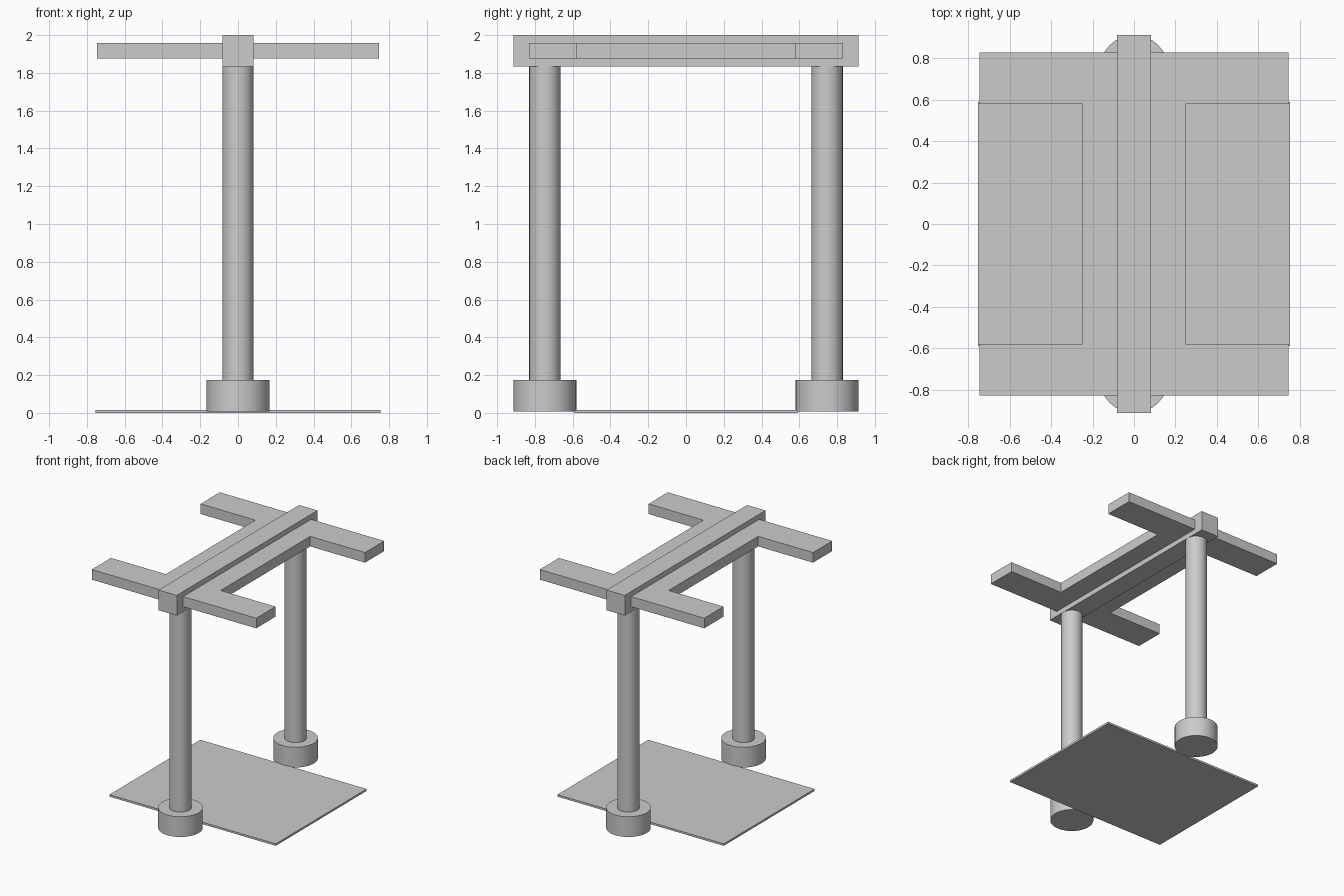
import bpy, bmesh, math

cube = bpy.data.objects.get("Cube")
if cube:
    bpy.data.objects.remove(cube, do_unlink=True)

U = 2 / 24.1           # design module
FLOOR = 0.1 * U        # underside of the feet

grey = bpy.data.materials.new("light_grey")
grey.use_nodes = True
colour = (0.6, 0.6, 0.6, 1)
grey.diffuse_color = colour
grey.node_tree.nodes["Principled BSDF"].inputs["Base Color"].default_value = colour


def finish(name, bm):
    bmesh.ops.recalc_face_normals(bm, faces=bm.faces[:])
    mesh = bpy.data.meshes.new(name)
    bm.to_mesh(mesh)
    bm.free()
    mesh.materials.append(grey)
    obj = bpy.data.objects.new(name, mesh)
    bpy.context.collection.objects.link(obj)
    return obj


def prism(name, outline, z0, z1):
    """Extrude an xy outline, all sizes in modules above the floor."""
    bm = bmesh.new()
    face = bm.faces.new([bm.verts.new((x * U, y * U, FLOOR + z0 * U)) for x, y in outline])
    top = bmesh.ops.extrude_face_region(bm, geom=[face])["geom"]
    verts = [v for v in top if isinstance(v, bmesh.types.BMVert)]
    bmesh.ops.translate(bm, verts=verts, vec=(0, 0, (z1 - z0) * U))
    return finish(name, bm)


def box(name, x, y, z0, z1):
    return prism(name, [(-x, -y), (x, -y), (x, y), (-x, y)], z0, z1)


def cylinder(name, radius, y, z0, z1):
    bpy.ops.mesh.primitive_cylinder_add(
        vertices=64, radius=radius * U, depth=(z1 - z0) * U,
        location=(0, y * U, FLOOR + (z0 + z1) / 2 * U))
    obj = bpy.context.object
    obj.name = name
    obj.data.materials.append(grey)
    bpy.ops.object.shade_smooth_by_angle(angle=math.radians(30))


# Thin ground plate and top beam
box("ground_plate", 9.1, 7.1, -0.1, 0.1)
box("top_beam", 1, 11, 22, 24)

# Posts standing on round feet
for end, side in (("front", -1), ("back", 1)):
    cylinder(end + "_foot", 2, side * 9, 0, 2)
    cylinder(end + "_post", 1, side * 9, 2, 22)

# U-shaped brackets along both sides of the beam
bracket = [(1, -10), (9, -10), (9, -7), (3, -7), (3, 7), (9, 7), (9, 10), (1, 10)]
for name, side in (("left_bracket", 1), ("right_bracket", -1)):
    prism(name, [(side * x, y) for x, y in bracket], 22.5, 23.5)
